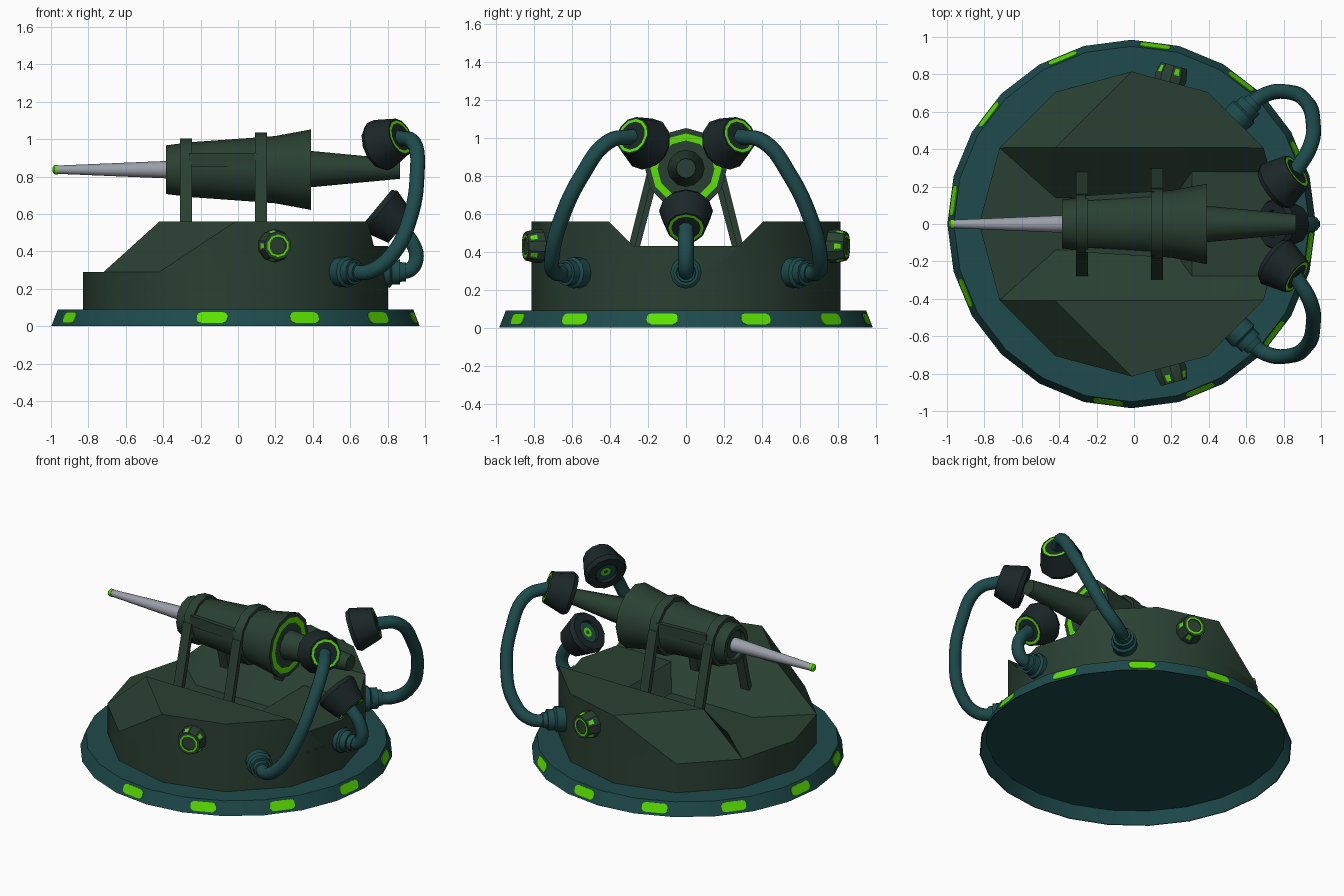
import bpy, bmesh
from math import sin, cos, pi, radians, atan2
from mathutils import Vector as V

if "Cube" in bpy.data.objects:
    bpy.data.objects.remove(bpy.data.objects["Cube"])

CX = -0.013          # centre of the round base
AXIS_Z = 0.84        # height of the barrel axis


def material(name, rgb):
    m = bpy.data.materials.new(name)
    m.diffuse_color = (*rgb, 1)
    m.use_nodes = True
    m.node_tree.nodes["Principled BSDF"].inputs["Base Color"].default_value = m.diffuse_color
    return m


GREEN = material("dark green", (0.023, 0.051, 0.032))
TEAL = material("deep teal", (0.013, 0.070, 0.072))
LIME = material("glowing lime", (0.105, 0.76, 0.0))
GREY = material("steel grey", (0.33, 0.35, 0.40))
DARK = material("charcoal", (0.011, 0.020, 0.021))


def finish(name, bm, mats, angle=35):
    bmesh.ops.recalc_face_normals(bm, faces=bm.faces[:])
    me = bpy.data.meshes.new(name)
    bm.to_mesh(me)
    bm.free()
    for m in mats:
        me.materials.append(m)
    ob = bpy.data.objects.new(name, me)
    bpy.context.collection.objects.link(ob)
    bpy.ops.object.select_all(action='DESELECT')
    ob.select_set(True)
    bpy.context.view_layer.objects.active = ob
    bpy.ops.object.shade_smooth_by_angle(angle=radians(angle))
    return ob


def hull(name, pts, mat):
    """Convex solid around the given points."""
    bm = bmesh.new()
    for p in pts:
        bm.verts.new(p)
    bmesh.ops.convex_hull(bm, input=bm.verts[:])
    bmesh.ops.dissolve_limit(bm, angle_limit=0.02, verts=bm.verts[:], edges=bm.edges[:])
    return finish(name, bm, [mat])


def lathe(name, profile, n, origin, axis, mats, seg_mats=None, inset_side=None):
    """Revolve (distance, radius) points round an axis; one material per segment."""
    o, a = V(origin), V(axis).normalized()
    side = V((0, 0, 1)) if abs(a.z) < 0.9 else V((0, 1, 0))
    u = (side - a * side.dot(a)).normalized()
    w = a.cross(u)
    bm = bmesh.new()
    rings = []
    for s, r in profile:
        if r == 0:
            rings.append([bm.verts.new(o + a * s)] * n)
        else:
            rings.append([bm.verts.new(o + a * s + (u * cos(2 * pi * k / n) + w * sin(2 * pi * k / n)) * r)
                          for k in range(n)])
    picked = []
    for i in range(len(rings) - 1):
        for k in range(n):
            j = (k + 1) % n
            quad = [rings[i][k], rings[i][j], rings[i + 1][j], rings[i + 1][k]]
            f = bm.faces.new(list(dict.fromkeys(quad)))
            f.material_index = seg_mats[i] if seg_mats else 0
            if inset_side == i and k % 2 == 0:
                picked.append(f)
    if picked:
        bmesh.ops.recalc_face_normals(bm, faces=bm.faces[:])
        bmesh.ops.inset_individual(bm, faces=picked, thickness=0.018)
        for f in picked:
            f.material_index = 1
    return finish(name, bm, mats)


def bar(name, p, q, across, wx, wt, mat):
    """Straight rectangular bar from p to q."""
    p, q, x = V(p), V(q), V(across)
    t = (q - p).cross(x).normalized()
    hull(name, [e + x * sx * wx + t * st * wt for e in (p, q) for sx in (-1, 1) for st in (-1, 1)], mat)


def hose(name, pts):
    cu = bpy.data.curves.new(name, 'CURVE')
    cu.dimensions = '3D'
    cu.bevel_depth, cu.bevel_resolution, cu.resolution_u = 0.041, 3, 6
    sp = cu.splines.new('BEZIER')
    sp.bezier_points.add(len(pts) - 1)
    for b, p in zip(sp.bezier_points, pts):
        b.co = p
        b.handle_left_type = b.handle_right_type = 'AUTO'
    cu.materials.append(TEAL)
    ob = bpy.data.objects.new(name, cu)
    bpy.context.collection.objects.link(ob)
    bpy.ops.object.select_all(action='DESELECT')
    ob.select_set(True)
    bpy.context.view_layer.objects.active = ob
    bpy.ops.object.convert(target='MESH')
    bpy.ops.object.shade_smooth()


# Round base: a shallow shell, hollow underneath
lathe("base_plate", [(0.084, 0), (0.084, 0.944), (0, 0.979), (0, 0.985), (0.09, 0.95), (0.09, 0)],
      24, (CX, 0, 0), (0, 0, 1), [TEAL])

# Lime lamps on every other rim facet (one front-left facet is blank)
tilt = atan2(0.035, 0.09)
for i in range(12):
    if i == 7:
        continue
    a = radians(22.5 + 30 * i)
    n = V((cos(tilt) * cos(a), cos(tilt) * sin(a), sin(tilt)))
    t = V((-sin(a), cos(a), 0))
    u = n.cross(t)
    c = V((CX + 0.9592 * cos(a), 0.9592 * sin(a), 0.045))
    shape = [(sx * x, sy * y) for sx in (-1, 1) for sy in (-1, 1)
             for x, y in ((0.082, 0.012), (0.074, 0.025), (0.058, 0.031))]
    hull("rim_lamp", [c + t * x + u * y + n * h for x, y in shape for h in (-0.001, 0.004)], LIME)


# Twelve-sided body: low floor, two raised side walls, rear block
def rim(deg, z):
    return (CX + 0.815 * cos(radians(deg)), 0.815 * sin(radians(deg)), z)


hull("body_floor", [rim(30 * k, z) for k in range(12) for z in (0.087, 0.29)], GREEN)
for s in (1, -1):
    low = [rim(d * s, 0.29) for d in (150, 120, 90, 60, 30)] + [(-0.42, 0.14 * s, 0.29), (0.763, 0.14 * s, 0.29)]
    top = [rim(d * s, 0.56) for d in (90, 60, 30)] + [(-0.42, 0.41 * s, 0.56)]
    hull("body_side_wall", low + top, GREEN)
block = [rim(0, 0.29), rim(0, 0.43)]
for s in (1, -1):
    block += [(0.21, 0.14 * s, 0.29), (0.763, 0.14 * s, 0.29), (0.31, 0.28 * s, 0.43), (0.726, 0.28 * s, 0.43)]
hull("body_rear_block", block, GREEN)

# Barrel housing with lime ring on the rear face, and tapered rear rod
lathe("barrel_housing",
      [(-0.36, 0), (-0.36, 0.095), (-0.385, 0.1), (-0.385, 0.13), (-0.25, 0.147), (0.1, 0.172), (0.2, 0.18),
       (0.39, 0.215), (0.39, 0.187), (0.39, 0.15), (0.39, 0)],
      12, (0, 0, AXIS_Z - 0.003), (1, 0, 0), [GREEN, LIME], [0, 0, 0, 0, 0, 0, 0, 0, 1, 0])
lathe("rear_rod", [(0.38, 0), (0.38, 0.098), (0.865, 0.052), (0.865, 0)], 12, (0, 0, AXIS_Z), (1, 0, 0), [GREEN])
lathe("barrel_tube", [(-0.97, 0), (-0.97, 0.022), (-0.37, 0.047), (-0.35, 0)], 12,
      (0, 0, AXIS_Z - 0.003), (1, 0, 0), [GREY])
lathe("barrel_tip", [(-0.992, 0), (-0.99, 0.015), (-0.98, 0.025), (-0.962, 0.025), (-0.962, 0)], 12,
      (0, 0, AXIS_Z - 0.003), (1, 0, 0), [LIME])

# Two support arches: hoop and splayed legs
for x, r, foot in ((-0.278, 0.163, 0.265), (0.122, 0.195, 0.29)):
    lathe("arch_hoop", [(-0.032, 0.1), (-0.032, r), (0.032, r), (0.032, 0.1)], 12,
          (x, 0, AXIS_Z), (1, 0, 0), [GREEN])
    for s in (1, -1):
        bar("arch_leg", (x, s * (r - 0.02), 0.87), (x, s * foot, 0.41), (1, 0, 0), 0.032, 0.017, GREEN)

# Side rails joining the arches
for s in (1, -1):
    bar("arch_rail", (-0.26, s * 0.138, 0.89), (0.11, s * 0.161, 0.89), (0, 0, 1), 0.036, 0.014, GREEN)

# Side knobs with a lime ring and small lime windows
for s in (1, -1):
    a = radians(75)
    d = V((cos(a), s * sin(a), 0))
    lathe("side_knob", [(-0.03, 0.085), (0.03, 0.09), (0.09, 0.076), (0.09, 0.06), (0.09, 0.048), (0.083, 0.046),
                        (0.083, 0)],
          10, V((CX, 0, 0.43)) + d * 0.787, d, [GREEN, LIME], [0, 0, 0, 1, 0, 0], inset_side=1)

# Hose sockets on the body
for deg in (45, -45, 0):
    a = radians(deg)
    d = V((cos(a), sin(a), 0))
    start = 0.785 if deg else 0.765
    lathe("hose_socket", [(0, 0.08), (0.06, 0.083), (0.072, 0.068), (0.115, 0.068), (0.115, 0.053), (0.145, 0.05),
                          (0.145, 0)],
          12, V((CX, 0, 0.29)) + d * start, d, [TEAL])

# Three emitter caps around the rear rod, aimed at it
for deg in (30, 150, 270):
    radial = V((0, cos(radians(deg)), sin(radians(deg))))
    tail = V((0.87, 0, 0.85)) + radial * 0.325
    aim = (V((-1, 0, 0)) * 0.77 - radial * 0.64).normalized()
    lathe("emitter_cap",
          [(0, 0), (0, 0.078), (0, 0.093), (0, 0.103), (0.14, 0.142), (0.168, 0.126), (0.168, 0.075),
           (0.15, 0.07), (0.15, 0.032), (0.15, 0.014), (0.15, 0)],
          12, tail, aim, [DARK, LIME, TEAL], [0, 1, 0, 0, 0, 0, 0, 2, 1, 2])

# Hoses from sockets to caps
for s in (1, -1):
    hose("side_hose", [(x, y * s, z) for x, y, z in (
        (0.60, 0.62, 0.29), (0.71, 0.695, 0.295), (0.83, 0.705, 0.39), (0.92, 0.655, 0.58),
        (0.957, 0.55, 0.80), (0.94, 0.41, 0.98), (0.86, 0.275, 1.008))])
hose("rear_hose", [(0.86, 0, 0.29), (0.92, 0, 0.302), (0.953, 0, 0.36), (0.935, 0, 0.44), (0.86, 0, 0.53)])
